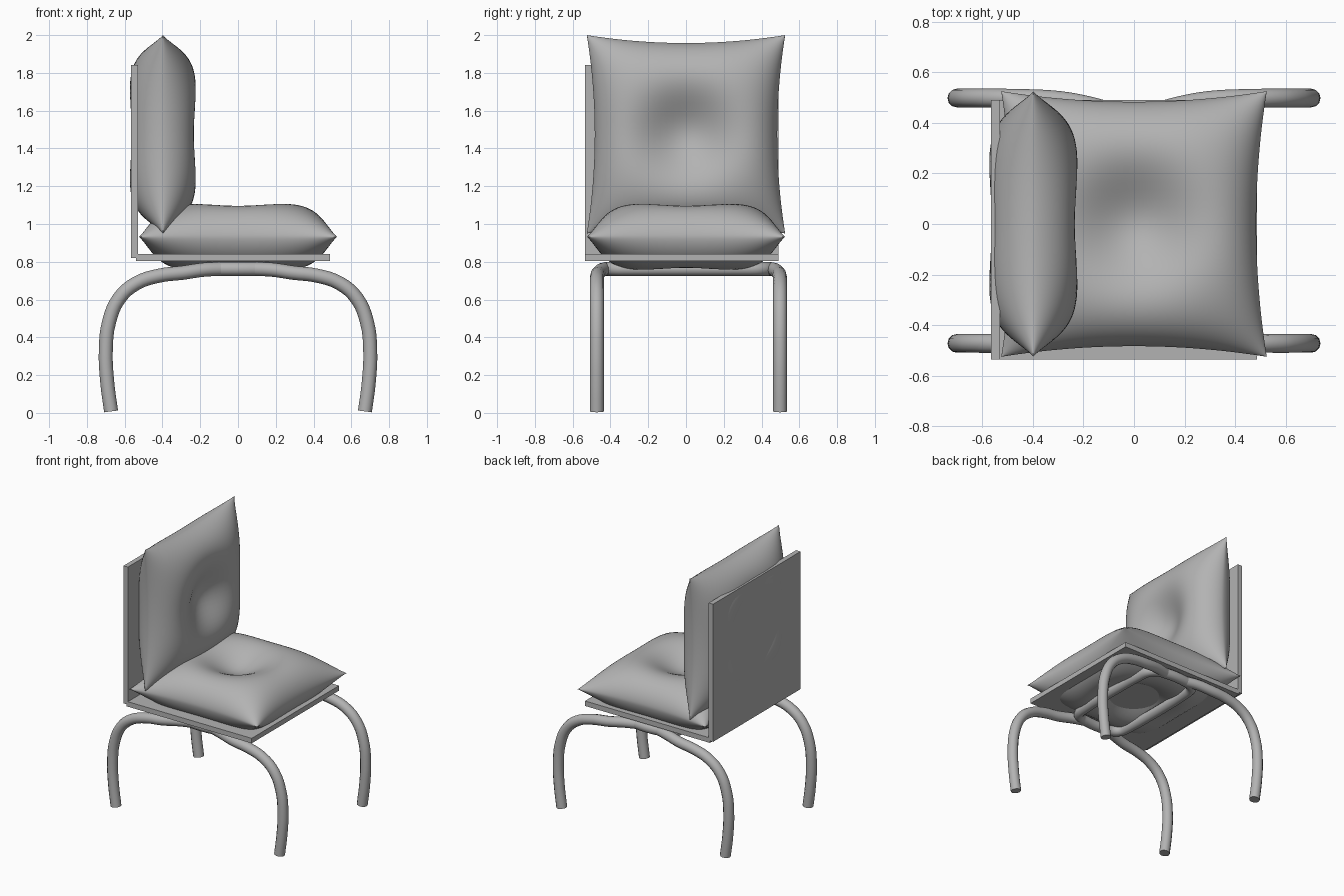
import bpy, bmesh, math
from mathutils import Vector

if "Cube" in bpy.data.objects:
    bpy.data.objects.remove(bpy.data.objects["Cube"])

grey = bpy.data.materials.new("plain grey")
grey.diffuse_color = (0.45, 0.45, 0.45, 1)
grey.use_nodes = True
grey.node_tree.nodes["Principled BSDF"].inputs["Base Color"].default_value = grey.diffuse_color


def finish(name, bm, smooth=True):
    bmesh.ops.recalc_face_normals(bm, faces=bm.faces)
    me = bpy.data.meshes.new(name)
    bm.to_mesh(me)
    bm.free()
    me.materials.append(grey)
    for p in me.polygons:
        p.use_smooth = smooth
    ob = bpy.data.objects.new(name, me)
    bpy.context.collection.objects.link(ob)
    return ob


def board(name, lo, hi):
    bm = bmesh.new()
    bmesh.ops.create_cube(bm, size=1)
    for v in bm.verts:
        v.co = [l + (c + 0.5) * (h - l) for c, l, h in zip(v.co, lo, hi)]
    return finish(name, bm, False)


def puff(u):
    return max(0.0, 1 - abs(u) ** 3) ** 0.6


def cushion(name, size=0.525, n=48):
    # pillow with pinched edges, pointed corners and a dimple on both faces
    bm = bmesh.new()
    for side in (-1, 1):
        rows = []
        for i in range(n + 1):
            row = []
            for j in range(n + 1):
                u = math.sin((i / n - 0.5) * math.pi)
                v = math.sin((j / n - 0.5) * math.pi)
                h = 0.215 * puff(u) * puff(v)
                h -= 0.15 * math.exp(-(u * u + v * v) / 0.2) * puff(u) * puff(v)
                x = size * u * (1 - 0.08 * (1 - v * v) * u * u)
                y = size * v * (1 - 0.08 * (1 - u * u) * v * v)
                row.append(bm.verts.new((x, y, side * h)))
            rows.append(row)
        for a, b in zip(rows, rows[1:]):
            for j in range(n):
                bm.faces.new((a[j], a[j + 1], b[j + 1], b[j]))
    bmesh.ops.remove_doubles(bm, verts=bm.verts, dist=0.0005)
    return finish(name, bm)


def tube(name, points, closed=False, radius=0.037):
    cu = bpy.data.curves.new(name, 'CURVE')
    cu.dimensions = '3D'
    cu.bevel_depth = radius
    cu.bevel_resolution = 4
    cu.use_fill_caps = True
    cu.resolution_u = 4
    sp = cu.splines.new('BEZIER')
    sp.bezier_points.add(len(points) - 1)
    for bp, p in zip(sp.bezier_points, points):
        bp.co = p
        bp.handle_left_type = bp.handle_right_type = 'AUTO'
    sp.use_cyclic_u = closed
    cu.materials.append(grey)
    ob = bpy.data.objects.new(name, cu)
    bpy.context.collection.objects.link(ob)
    return ob


# Seat and back boards
board("seat_board", (-0.54, -0.535, 0.805), (0.487, 0.49, 0.842))
board("back_board", (-0.566, -0.535, 0.82), (-0.53, 0.49, 1.842))

# Cushions
seat = cushion("seat_cushion")
seat.location = (0, 0, 0.932)
back = cushion("back_cushion")
back.rotation_euler = (0, math.pi / 2, 0)
back.location = (-0.398, 0, 1.475)

# Rounded ring under the seat
mid = 0.013
ring = []
for cx, cy, start in ((1, 1, 0), (-1, 1, 90), (-1, -1, 180), (1, -1, 270)):
    for k in range(4):
        a = math.radians(start + 30 * k)
        ring.append((cx * 0.1 + 0.1 * math.cos(a),
                     mid + cy * 0.33 + 0.1 * math.sin(a), 0.762))
tube("seat_ring", ring, True)

# Four bent legs: distance along x, sideways offset, height
path = [(0.672, 0.485, 0.008), (0.692, 0.485, 0.16), (0.7, 0.485, 0.33),
        (0.683, 0.485, 0.48), (0.63, 0.485, 0.605), (0.54, 0.485, 0.685),
        (0.42, 0.483, 0.726), (0.29, 0.475, 0.742), (0.18, 0.455, 0.758),
        (0.09, 0.43, 0.762)]
for sx, fb in ((1, "front"), (-1, "rear")):
    for sy, lr in ((1, "left"), (-1, "right")):
        tube(f"{fb}_{lr}_leg", [(sx * x, mid + sy * y, z) for x, y, z in path])
